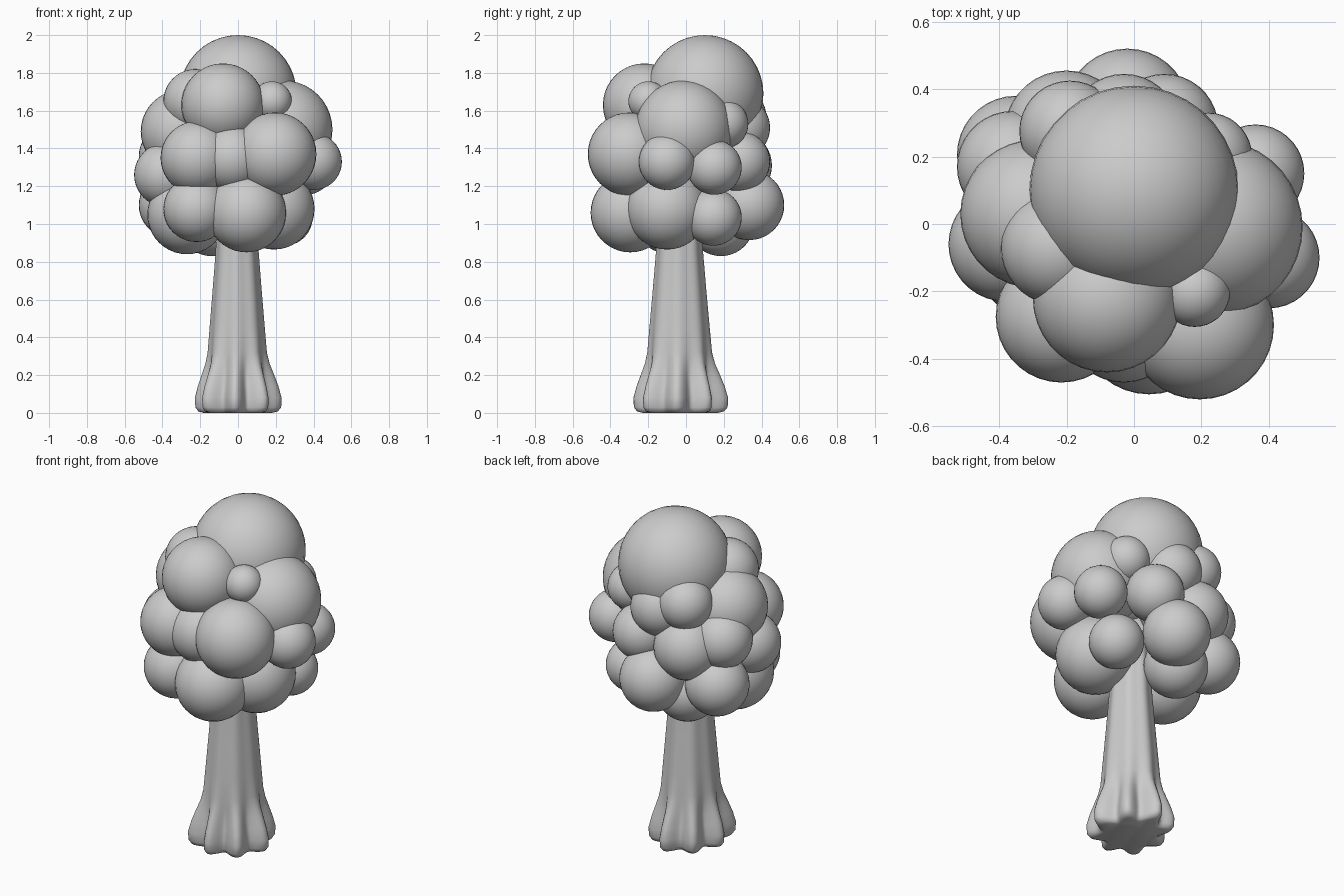
import bpy, bmesh
from math import cos, sin, pi

if "Cube" in bpy.data.objects:
    bpy.data.objects.remove(bpy.data.objects["Cube"])

# Foliage clumps: x, y, z, radius, grouped by where they sit on the crown
groups = {
    "crown_top": [(0, .10, 1.69, .31), (-.08, -.22, 1.63, .22),
                  (.18, -.20, 1.65, .105), (-.225, -.07, 1.65, .17)],
    "crown_middle_front": [(.195, -.30, 1.37, .22), (-.215, -.275, 1.35, .195),
                           (-.03, -.29, 1.35, .18)],
    "crown_middle_right": [(.24, -.01, 1.50, .26), (.40, -.10, 1.33, .15),
                           (.36, .15, 1.30, .145), (.22, .20, 1.53, .13)],
    "crown_middle_left": [(-.295, .03, 1.49, .22), (-.38, -.06, 1.26, .17),
                          (-.36, .17, 1.36, .165)],
    "crown_middle_back": [(-.19, .275, 1.57, .15), (-.2, .27, 1.31, .185),
                          (.09, .285, 1.33, .16), (-.03, .28, 1.51, .165)],
}
groups["crown_bottom"] = [
    (.045, -.295, 1.06, .21), (-.22, -.27, 1.08, .175), (.19, -.10, 1.08, .215),
    (.245, .145, 1.035, .15), (-.02, .335, 1.10, .185), (-.14, .185, 1.005, .175),
    (-.27, -.08, 1.05, .21), (-.35, .205, 1.10, .175)]


def smooth(mesh):
    for p in mesh.polygons:
        p.use_smooth = True


def add_clump(name, x, y, z, r):
    bpy.ops.mesh.primitive_uv_sphere_add(segments=36, ring_count=20,
                                         radius=r, location=(x, y, z))
    ob = bpy.context.object
    ob.name = name
    smooth(ob.data)


for name, clumps in groups.items():
    for i, c in enumerate(clumps):
        add_clump(f"{name}_{i + 1}", *c)

# Trunk: lofted rings whose lobes grow into flared roots
# each ring: height, mean radius, lobe depth
profile = [(0, .165, .022), (.008, .19, .028), (.03, .203, .032), (.08, .205, .032),
           (.14, .192, .029), (.20, .176, .023), (.26, .163, .013), (.32, .156, .006),
           (.45, .147, .004), (.65, .131, .003), (.85, .115, .003), (1.2, .10, .002)]
N, LOBES = 96, 8
bm = bmesh.new()
rings = []
for z, r, depth in profile:
    ring = []
    for i in range(N):
        a = 2 * pi * i / N
        rad = r + depth * cos(LOBES * a + .4) + .3 * depth * cos(3 * a + 1)
        ring.append(bm.verts.new((rad * cos(a) * .97 - .005,
                                  rad * sin(a) * 1.06 - .035, z)))
    rings.append(ring)
for lo, hi in zip(rings, rings[1:]):
    for i in range(N):
        j = (i + 1) % N
        bm.faces.new((lo[i], lo[j], hi[j], hi[i]))
bm.faces.new(rings[0][::-1])
bm.faces.new(rings[-1])
mesh = bpy.data.meshes.new("trunk")
bm.to_mesh(mesh)
bm.free()
trunk = bpy.data.objects.new("trunk", mesh)
bpy.context.collection.objects.link(trunk)
bpy.ops.object.select_all(action='DESELECT')
trunk.select_set(True)
bpy.context.view_layer.objects.active = trunk
bpy.ops.object.shade_smooth_by_angle(angle=.9)
